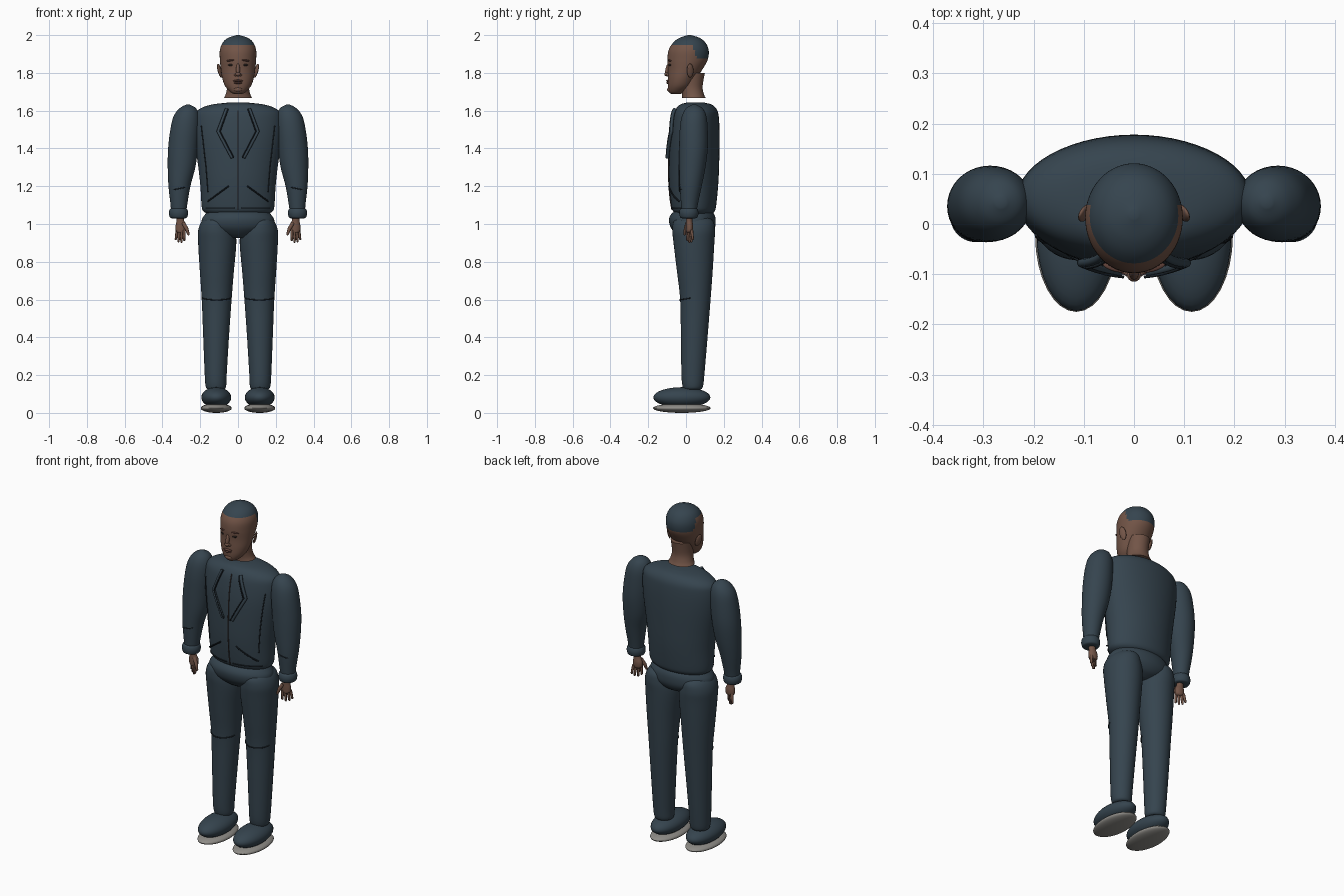
import bpy, bmesh, math
from mathutils import Vector

if "Cube" in bpy.data.objects:
    bpy.data.objects.remove(bpy.data.objects["Cube"])


def material(name, rgb):
    m = bpy.data.materials.new(name)
    m.diffuse_color = (*rgb, 1)
    m.use_nodes = True
    m.node_tree.nodes["Principled BSDF"].inputs["Base Color"].default_value = m.diffuse_color
    return m


CLOTH = material("slate cloth", (0.036, 0.058, 0.077))
TRIM = material("dark trim", (0.012, 0.018, 0.024))
SKIN = material("brown skin", (0.17, 0.09, 0.063))
LIPS = material("lip", (0.12, 0.055, 0.042))
DARK = material("dark eye", (0.02, 0.014, 0.012))
SOLE = material("grey sole", (0.27, 0.26, 0.24))
ZIP = material("zip brown", (0.045, 0.035, 0.035))


def finish(name, bm, mats):
    bmesh.ops.recalc_face_normals(bm, faces=bm.faces)
    me = bpy.data.meshes.new(name)
    bm.to_mesh(me)
    bm.free()
    for m in mats:
        me.materials.append(m)
    ob = bpy.data.objects.new(name, me)
    bpy.context.collection.objects.link(ob)
    bpy.context.view_layer.objects.active = ob
    ob.select_set(True)
    bpy.ops.object.shade_smooth_by_angle(angle=math.radians(50))
    ob.select_set(False)
    return ob


def smooth_rows(rows, steps):
    """Spline through the rows (z, centre x, half width, front y, back y)."""
    out = []
    for i in range(len(rows) - 1):
        a, b, c, d = (rows[max(0, min(len(rows) - 1, i + k))] for k in (-1, 0, 1, 2))
        for s in range(steps):
            t = s / steps
            out.append([0.5 * (2 * q + (r - p) * t + (2 * p - 5 * q + 4 * r - w) * t * t
                               + (3 * q - p - 3 * r + w) * t ** 3)
                        for p, q, r, w in zip(a, b, c, d)])
    return out + [list(rows[-1])]


def loft(name, rows, mats, side=1, steps=5, n=40, rule=None):
    bm = bmesh.new()
    rings = []
    for z, cx, rx, yf, yb in smooth_rows(rows, steps):
        cy, ry = (yf + yb) / 2, (yb - yf) / 2
        rings.append([bm.verts.new((side * (cx + rx * math.cos(2 * math.pi * k / n)),
                                    cy + ry * math.sin(2 * math.pi * k / n), z)) for k in range(n)])
    for lo, hi in zip(rings, rings[1:]):
        for k in range(n):
            bm.faces.new((lo[k], lo[(k + 1) % n], hi[(k + 1) % n], hi[k]))
    bm.faces.new(rings[0])
    bm.faces.new(rings[-1])
    if rule:
        for f in bm.faces:
            f.material_index = rule(f.calc_center_median())
    return finish(name, bm, mats)


def blob(name, loc, scale, mat, rot=(0, 0, 0), n=24):
    bm = bmesh.new()
    bmesh.ops.create_uvsphere(bm, u_segments=n, v_segments=n // 2, radius=1)
    bmesh.ops.scale(bm, vec=scale, verts=bm.verts)
    ob = finish(name, bm, [mat])
    ob.location, ob.rotation_euler = loc, rot
    return ob


def tube(name, pts, radii, mat):
    cu = bpy.data.curves.new(name, 'CURVE')
    cu.dimensions, cu.bevel_depth, cu.bevel_resolution = '3D', 1, 2
    cu.use_fill_caps = True
    sp = cu.splines.new('POLY')
    sp.points.add(len(pts) - 1)
    for i, p in enumerate(pts):
        sp.points[i].co = (*p, 1)
        sp.points[i].radius = radii[i] if isinstance(radii, (list, tuple)) else radii
    cu.materials.append(mat)
    ob = bpy.data.objects.new(name, cu)
    bpy.context.collection.objects.link(ob)
    return ob


# Jacket body
TORSO = [(1.055, 0, .165, -.055, .14), (1.07, 0, .185, -.07, .153), (1.10, 0, .193, -.078, .16),
         (1.2, 0, .199, -.088, .17), (1.3, 0, .21, -.09, .175), (1.45, 0, .23, -.085, .178),
         (1.55, 0, .232, -.072, .175), (1.6, 0, .215, -.058, .166), (1.63, 0, .15, -.035, .14),
         (1.642, 0, .06, 0, .1)]
loft("jacket_body", TORSO, [CLOTH], n=56)
DENSE = smooth_rows(TORSO, 20)


def on_front(x, z, lift):
    _, _, rx, yf, yb = min(DENSE, key=lambda r: abs(r[0] - z))
    k = math.sqrt(max(0, 1 - (x / rx) ** 2))
    return Vector((x, (yf + yb) / 2 - (yb - yf) / 2 * k - lift, z))


def seam(name, path, radius, mat, lift=.002):
    pts = []
    for (x0, z0), (x1, z1) in zip(path, path[1:]):
        pts += [on_front(x0 + (x1 - x0) * i / 10, z0 + (z1 - z0) * i / 10, lift) for i in range(10)]
    pts.append(on_front(*path[-1], lift))
    tube(name, pts, radius, mat)


# Zip, collar bands, seams and pockets on the jacket
seam("front_zip", [(0, 1.60), (0, 1.075)], .003, ZIP)
for s, tag in ((1, "left"), (-1, "right")):
    seam("collar_band_" + tag, [(s * .06, 1.61), (s * .105, 1.49), (s * .03, 1.35)], .009, CLOTH, .010)
    seam("collar_edge_" + tag, [(s * .052, 1.61), (s * .095, 1.49), (s * .022, 1.35)], .003, TRIM, .017)
    seam("panel_seam_" + tag, [(s * .195, 1.52), (s * .17, 1.3), (s * .16, 1.17)], .003, TRIM)
    seam("pocket_" + tag, [(s * .05, 1.2), (s * .16, 1.12)], .004, TRIM, .008)
    seam("hem_seam_" + tag, [(s * .02, 1.085), (s * .17, 1.085)], .003, TRIM)

# Trouser seat
loft("trouser_seat", [(.925, 0, .05, -.02, .09), (.945, 0, .12, -.05, .13), (.98, 0, .185, -.08, .153),
                      (1.02, 0, .192, -.09, .157), (1.05, 0, .175, -.08, .15),
                      (1.075, 0, .15, -.05, .13)], [CLOTH], n=48)

for s, tag in ((1, "left"), (-1, "right")):
    # Sleeve and cuff
    loft("sleeve_" + tag, [(1.04, .315, .038, -.02, .052), (1.1, .313, .044, -.026, .062),
                           (1.2, .310, .058, -.033, .083), (1.3, .299, .073, -.036, .103),
                           (1.4, .291, .079, -.036, .115), (1.5, .281, .077, -.033, .115),
                           (1.57, .273, .068, -.022, .108), (1.612, .266, .044, .0, .088),
                           (1.632, .265, .01, .033, .053)], [CLOTH], s)
    loft("cuff_" + tag, [(1.03, .315, .035, -.02, .05), (1.036, .315, .046, -.031, .061),
                         (1.058, .315, .051, -.036, .066), (1.078, .315, .046, -.031, .061),
                         (1.085, .315, .035, -.02, .05)], [CLOTH], s)
    tube("elbow_crease_" + tag, [(s * (.31 + .05 * math.cos(a)), .025 + .058 * math.sin(a), 1.235 - .01 * a)
                                 for a in [math.pi * (1.2 + .06 * i) for i in range(10)]], .003, TRIM)
    # Hand
    loft("hand_" + tag, [(.955, .302, .018, .003, .032), (.965, .302, .027, .001, .037),
                         (.99, .302, .028, .0, .038), (1.015, .305, .021, .0, .034),
                         (1.04, .308, .019, -.002, .034)], [SKIN], s, n=20)
    for i, (x, y, z) in enumerate([(.330, .037, .915), (.316, .029, .903), (.300, .018, .900), (.285, .007, .910)]):
        base = Vector((.302 + (x - .306) * .8, .019 + (y - .022) * .7, .968))
        tip = Vector((x, y, z))
        pts = [base.lerp(tip, t) for t in (0, .5, .93, 1)]
        tube(f"finger_{i}_{tag}", [(s * p.x, p.y, p.z) for p in pts], [.0085, .0075, .006, .002], SKIN)
    tube("thumb_" + tag, [(s * .29, .008, 1.005), (s * .272, -.002, .975), (s * .262, -.008, .945),
                          (s * .261, -.009, .94)], [.011, .010, .007, .002], SKIN)
    # Trouser leg with knee seam
    loft("trouser_leg_" + tag, [(.125, .117, .045, -.01, .08), (.14, .117, .054, -.018, .09),
                                (.2, .118, .058, -.024, .097), (.4, .116, .068, -.027, .114),
                                (.6, .113, .079, -.031, .13), (.75, .112, .09, -.048, .141),
                                (.9, .110, .101, -.066, .15), (.97, .114, .096, -.072, .153),
                                (1.02, .112, .075, -.06, .14), (1.05, .11, .03, 0, .08)], [CLOTH], s)
    tube("knee_seam_" + tag, [(s * (.113 + .08 * math.cos(a)), .049 + .083 * math.sin(a),
                               .612 + .014 * math.sin(a)) for a in
                              [math.pi * (1.1 + .05 * i) for i in range(17)]], .003, TRIM)
    # Shoe and sole
    blob("shoe_" + tag, (s * .115, -.022, .082), (.079, .151, .054), CLOTH, n=32)
    blob("sole_" + tag, (s * .115, -.022, .025), (.082, .153, .025), SOLE, n=32)

# Neck
loft("neck", [(1.667, 0, .075, -.02, .104), (1.69, 0, .064, -.022, .094), (1.73, 0, .058, -.03, .088),
              (1.80, 0, .062, -.04, .1)], [SKIN])


# Head with a cropped hair cap
def hair_rule(c):
    line = 1.945 - max(0, min(.07, (c.y - .035) * 3))
    return 1 if c.z > line else 0


HEAD = [(1.688, 0, .022, -.078, -.03), (1.70, 0, .042, -.091, -.005), (1.73, 0, .068, -.096, .03),
        (1.77, 0, .083, -.096, .055), (1.82, 0, .091, -.095, .088), (1.87, 0, .096, -.098, .115),
        (1.92, 0, .096, -.092, .12), (1.96, 0, .081, -.068, .103), (1.985, 0, .053, -.035, .073),
        (2.0, 0, .008, .01, .028)]
loft("head", HEAD, [SKIN, CLOTH], steps=8, n=56, rule=hair_rule)

# Face
blob("nose_bridge", (0, -.097, 1.818), (.010, .012, .036), SKIN, (math.radians(-12), 0, 0))
blob("nose_tip", (0, -.101, 1.793), (.014, .014, .011), SKIN)
blob("upper_lip", (0, -.096, 1.758), (.026, .009, .006), LIPS)
blob("lower_lip", (0, -.095, 1.747), (.022, .009, .006), LIPS)
blob("chin", (0, -.084, 1.712), (.024, .016, .014), SKIN)
for s, tag in ((1, "left"), (-1, "right")):
    blob("nostril_" + tag, (s * .012, -.095, 1.789), (.009, .010, .007), SKIN)
    blob("eye_" + tag, (s * .037, -.086, 1.842), (.016, .005, .006), DARK, (0, 0, s * .3))
    blob("brow_" + tag, (s * .040, -.087, 1.866), (.023, .007, .0045), LIPS, (0, s * .1, s * .3))
    blob("ear_" + tag, (s * .097, .022, 1.812), (.008, .019, .038), SKIN, (.15, s * .22, s * .45))
    blob("ear_hollow_" + tag, (s * .103, .018, 1.815), (.004, .010, .022), LIPS, (.15, s * .22, s * .45))
